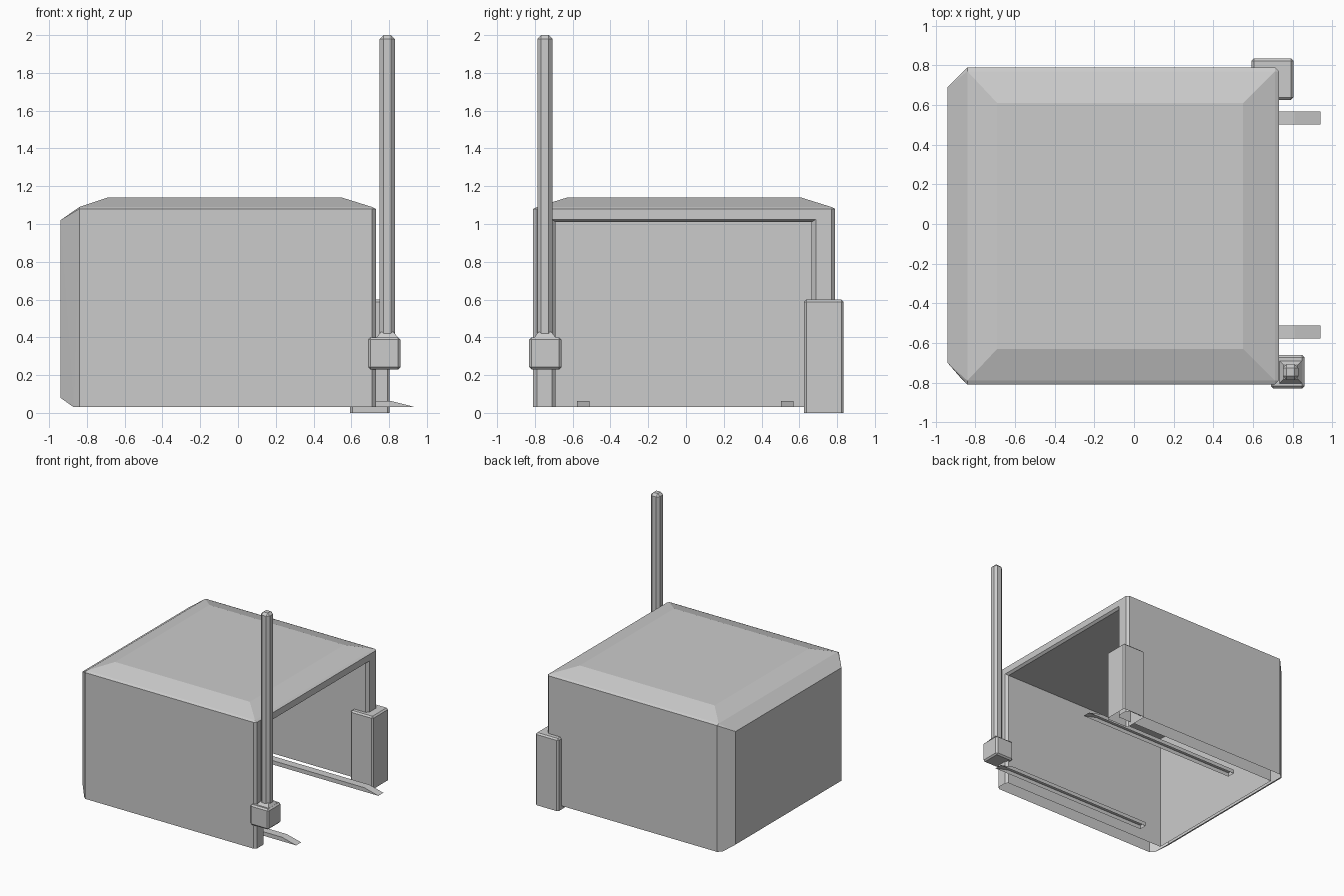
import bpy, bmesh
from itertools import product

if "Cube" in bpy.data.objects:
    bpy.data.objects.remove(bpy.data.objects["Cube"])


def finish(bm, name):
    bmesh.ops.recalc_face_normals(bm, faces=bm.faces)
    me = bpy.data.meshes.new(name)
    bm.to_mesh(me)
    bm.free()
    ob = bpy.data.objects.new(name, me)
    bpy.context.collection.objects.link(ob)
    return ob


def hull(points):
    bm = bmesh.new()
    for p in points:
        bm.verts.new(p)
    bmesh.ops.convex_hull(bm, input=bm.verts)
    bmesh.ops.dissolve_limit(bm, angle_limit=0.01, verts=bm.verts, edges=bm.edges)
    return bm


def box(x, y, z):
    return hull(product(x, y, z))


def bevel(bm, width, keep=lambda e: True):
    bmesh.ops.bevel(bm, geom=[e for e in bm.edges if keep(e)], offset=width,
                    segments=1, affect='EDGES')


def open_bottom(bm, z):
    # Remove the flat faces lying on the underside
    low = [f for f in bm.faces if all(abs(v.co.z - z) < 0.002 for v in f.verts)]
    bmesh.ops.delete(bm, geom=low, context='FACES')


def above(z):
    return lambda e: max(v.co.z for v in e.verts) > z + 0.001


# Outer shelter shell: chamfered back, hipped roof
pts = []
for x, y, z in [((-.69, .55), (-.63, .61), (1.14,)),
                ((-.84, .71), (-.79, .77), (1.09,)),
                ((-.84, .71), (-.81, .79), (.03, 1.08)),
                ((.73,), (-.79, .77), (.03, 1.08)),
                ((-.94,), (-.70, .69), (.08, 1.02)),
                ((-.87,), (-.78, .76), (.03,))]:
    pts += product(x, y, z)
shell = finish(hull(pts), "shelter_shell")

# Interior cutter: room with a flared doorway on +x
bm = bmesh.new()
rings = []
for x, y0, y1, top in [(-.85, -.69, .665, 1.01), (.71, -.69, .665, 1.01),
                       (.73, -.71, .687, 1.025), (.85, -.71, .687, 1.025)]:
    rings.append([bm.verts.new((x, y, z)) for y, z in
                  [(y0, -.1), (y1, -.1), (y1, top), (y0, top)]])
for a, b in zip(rings, rings[1:]):
    for i in range(4):
        j = (i + 1) % 4
        bm.faces.new((a[i], a[j], b[j], b[i]))
bm.faces.new(rings[0])
bm.faces.new(rings[-1])
cutter = finish(bm, "interior_cutter")
mod = shell.modifiers.new("interior", 'BOOLEAN')
mod.object = cutter
mod.operation = 'DIFFERENCE'
mod.solver = 'EXACT'
dg = bpy.context.evaluated_depsgraph_get()
bm = bmesh.new()
bm.from_mesh(bpy.data.meshes.new_from_object(shell.evaluated_get(dg)))
open_bottom(bm, .03)
shell.modifiers.clear()
bm.to_mesh(shell.data)
bm.free()
bpy.data.objects.remove(cutter)

# Floor rails with ramped tips
for side, y in (("left", -.545), ("right", .535)):
    prof = [(-.55, .03), (-.55, .063), (.81, .063), (.94, .03)]
    bm = hull([(x, y + d, z) for x, z in prof for d in (-.033, .033)])
    open_bottom(bm, .03)
    finish(bm, f"floor_rail_{side}")

# Control box at the back corner of the doorway
bm = box((.593, .803), (.625, .835), (0, .6))
bevel(bm, .012, above(0))
open_bottom(bm, 0)
finish(bm, "control_box")

# Mast base block with tapered collar
bm = box((.69, .86), (-.83, -.66), (.23, .40))
bevel(bm, .012)
finish(bm, "mast_base")
cx, cy = .79, -.747
collar = []
for r, z in ((.06, .395), (.035, .427)):
    collar += product((cx - r, cx + r), (cy - r, cy + r), (z,))
finish(hull(collar), "mast_collar")

# Tall mast with chamfered corners and tip
bm = box((cx - .04, cx + .04), (cy - .04, cy + .04), (.39, 2.0))
bevel(bm, .02, above(.39))
finish(bm, "mast")
